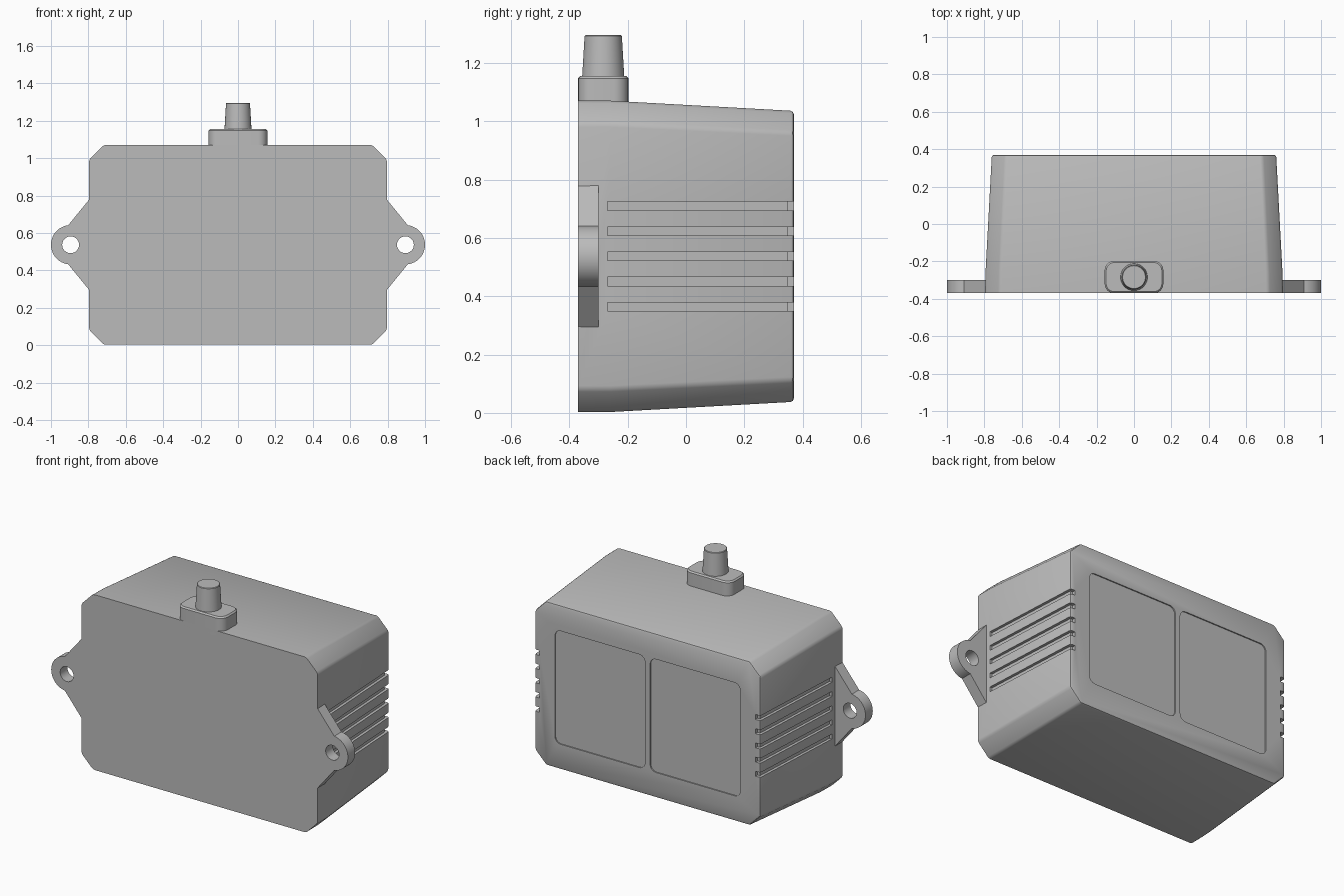
import bpy, bmesh
from math import sin, cos, pi

if "Cube" in bpy.data.objects:
    bpy.data.objects.remove(bpy.data.objects["Cube"], do_unlink=True)

grey = bpy.data.materials.new("plain grey")
grey.use_nodes = True
grey.diffuse_color = (0.5, 0.5, 0.5, 1)
grey.node_tree.nodes["Principled BSDF"].inputs["Base Color"].default_value = (0.5, 0.5, 0.5, 1)

MID = 0.537      # height of the case centre
FRONT, BACK = -0.37, 0.37


def loft(name, rings, bevel=0, keep=None, segments=2):
    """Skin matching rings, cap both ends; bevel edges not rejected by keep."""
    bm = bmesh.new()
    loops = [[bm.verts.new(p) for p in ring] for ring in rings]
    n = len(loops[0])
    for a, b in zip(loops, loops[1:]):
        for i in range(n):
            j = (i + 1) % n
            bm.faces.new((a[i], a[j], b[j], b[i]))
    bm.faces.new(loops[0])
    bm.faces.new(loops[-1])
    bmesh.ops.recalc_face_normals(bm, faces=bm.faces)
    if bevel:
        edges = [e for e in bm.edges if keep(e)]
        bmesh.ops.bevel(bm, geom=edges, offset=bevel, segments=segments,
                        profile=0.5, affect='EDGES', clamp_overlap=True)
    mesh = bpy.data.meshes.new(name)
    bm.to_mesh(mesh)
    bm.free()
    mesh.materials.append(grey)
    ob = bpy.data.objects.new(name, mesh)
    bpy.context.collection.objects.link(ob)
    return ob


def along_y(points, y):
    return [(x, y, z) for x, z in points]


def along_z(points, z):
    return [(x, y, z) for x, y in points]


def circle(cx, cy, r, n=48):
    return [(cx + r * cos(2 * pi * i / n), cy + r * sin(2 * pi * i / n)) for i in range(n)]


def rounded(cx, cy, hx, hy, r, steps=6):
    pts = []
    for k, (sx, sy) in enumerate(((1, 1), (-1, 1), (-1, -1), (1, -1))):
        for i in range(steps + 1):
            a = (k + i / steps) * pi / 2
            pts.append((cx + sx * (hx - r) + r * cos(a), cy + sy * (hy - r) + r * sin(a)))
    return pts


def octagon(hx, hz, c):
    return [(hx, MID - hz + c), (hx, MID + hz - c), (hx - c, MID + hz), (c - hx, MID + hz),
            (-hx, MID + hz - c), (-hx, MID - hz + c), (c - hx, MID - hz), (hx - c, MID - hz)]


def cut(ob, cutters):
    for c in cutters:
        mod = ob.modifiers.new("cut", 'BOOLEAN')
        mod.object, mod.operation, mod.solver = c, 'DIFFERENCE', 'EXACT'
    graph = bpy.context.evaluated_depsgraph_get()
    mesh = bpy.data.meshes.new_from_object(ob.evaluated_get(graph))
    ob.modifiers.clear()
    ob.data = mesh
    for c in cutters:
        bpy.data.objects.remove(c, do_unlink=True)


# Case: chamfered box, straight at the front and drafted toward the back
case = loft("case", [along_y(octagon(0.796, 0.534, 0.078), FRONT),
                     along_y(octagon(0.794, 0.534, 0.078), -0.26),
                     along_y(octagon(0.76, 0.499, 0.074), BACK)],
            0.012,
            lambda e: all(v.co.y > BACK - 0.01 for v in e.verts)
            or abs(e.verts[0].co.y - e.verts[1].co.y) > 0.05)

# Side grooves with a deeper notch at the back edge, and two back recesses
cutters = []
for s in (-1, 1):
    groove = [(s * x, y) for x, y in ((0.9, -0.27), (0.778, -0.27), (0.744, 0.35),
                                      (0.728, 0.35), (0.728, 0.45), (0.9, 0.45))]
    for k in range(-2, 3):
        z = MID + k * 0.0865
        cutters.append(loft("groove_cutter", [along_z(groove, z - 0.015),
                                              along_z(groove, z + 0.015)]))
    panel = rounded(s * 0.321, MID, 0.304, 0.345, 0.04)
    cutters.append(loft("recess_cutter", [along_y(panel, BACK - 0.007),
                                          along_y(panel, BACK + 0.1)]))
cut(case, cutters)

# Mounting ears with screw holes
ears = []
for s, side in ((-1, "right"), (1, "left")):
    arc = [(0.895 + 0.105 * cos(a), MID + 0.105 * sin(a))
           for a in (pi * (0.46 - 0.92 * i / 24) for i in range(25))]
    outline = [(s * x, z) for x, z in
               [(0.74, MID + 0.245), (0.793, MID + 0.245)] + arc
               + [(0.793, MID - 0.245), (0.74, MID - 0.245)]]
    ear = loft(side + "_mounting_ear", [along_y(outline, FRONT), along_y(outline, -0.3)])
    hole = circle(s * 0.895, MID, 0.045)
    cut(ear, [loft("hole_cutter", [along_y(hole, -0.5), along_y(hole, -0.2)])])
    ears.append(ear)

# Cable outlet: rounded collar and tapered boot
CY = -0.284
collar = loft("cable_collar", [along_z(rounded(0, CY, 0.157, 0.086, 0.05), 1.04),
                               along_z(rounded(0, CY, 0.157, 0.086, 0.05), 1.148),
                               along_z(rounded(0, CY, 0.149, 0.078, 0.044), 1.156)])
boot = loft("cable_boot", [along_z(circle(0, CY, 0.073), 1.14),
                           along_z(circle(0, CY, 0.064), 1.293),
                           along_z(circle(0, CY, 0.061), 1.296)])

# Smooth rounded surfaces, keep hard edges
for ob in [case, collar, boot] + ears:
    bpy.ops.object.select_all(action='DESELECT')
    ob.select_set(True)
    bpy.context.view_layer.objects.active = ob
    bpy.ops.object.shade_smooth_by_angle(angle=pi / 6)
